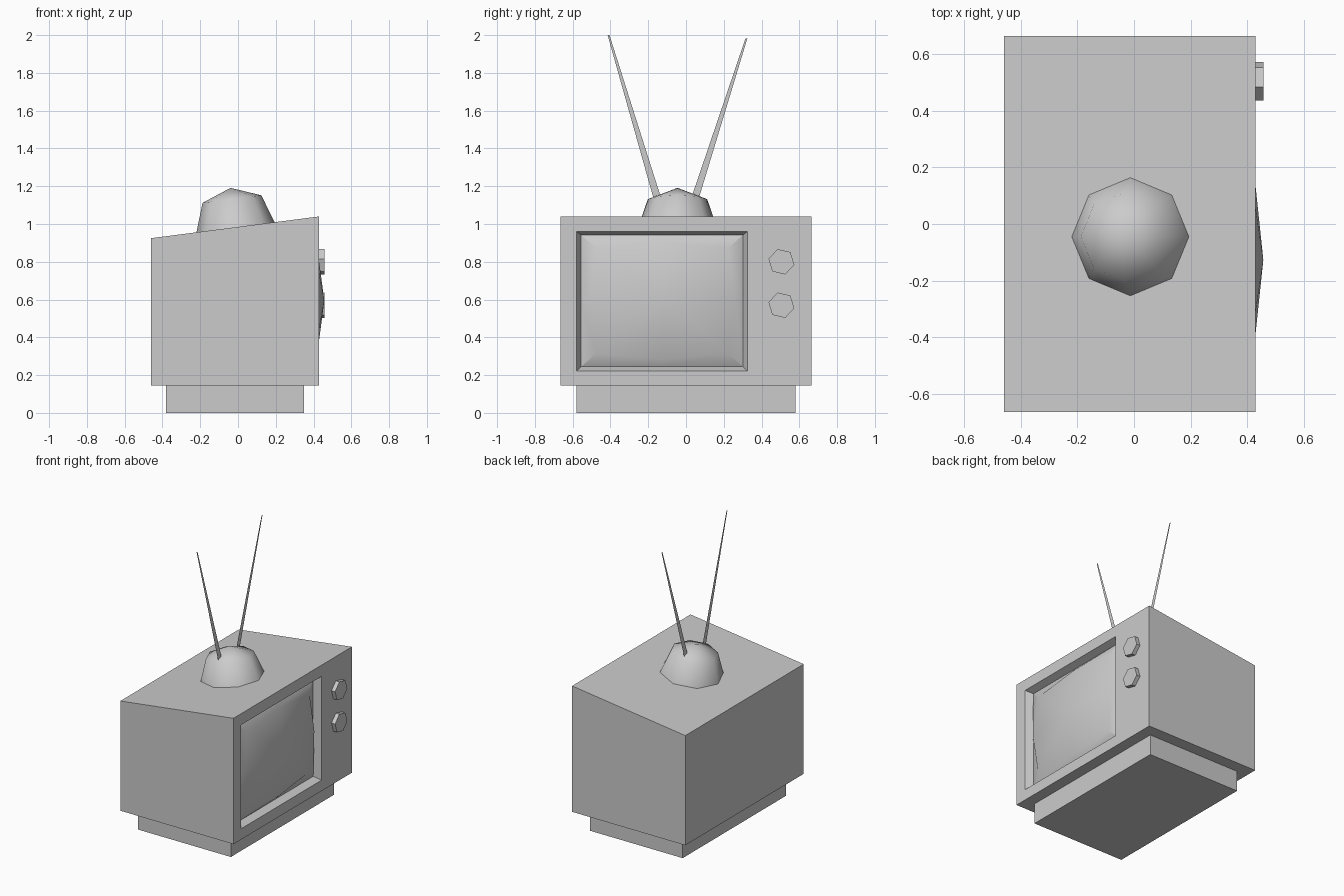
import bpy, bmesh
from math import sin, cos, radians, atan2
from mathutils import Matrix

if "Cube" in bpy.data.objects:
    bpy.data.objects.remove(bpy.data.objects["Cube"])


def make(name, bm, smooth=None):
    bmesh.ops.recalc_face_normals(bm, faces=bm.faces[:])
    me = bpy.data.meshes.new(name)
    bm.to_mesh(me)
    bm.free()
    ob = bpy.data.objects.new(name, me)
    bpy.context.collection.objects.link(ob)
    if smooth:
        bpy.ops.object.select_all(action='DESELECT')
        ob.select_set(True)
        bpy.context.view_layer.objects.active = ob
        bpy.ops.object.shade_smooth_by_angle(angle=radians(smooth))
    return ob


def loft(rings, cap_start=False, cap_end=False, tip=None):
    """Bridge successive closed rings of points; optionally cap or close to a tip."""
    bm = bmesh.new()
    vs = [[bm.verts.new(p) for p in r] for r in rings]
    n = len(rings[0])
    for a, b in zip(vs, vs[1:]):
        for i in range(n):
            j = (i + 1) % n
            bm.faces.new((a[i], a[j], b[j], b[i]))
    if cap_start:
        bm.faces.new(vs[0][::-1])
    if cap_end:
        bm.faces.new(vs[-1])
    if tip:
        t = bm.verts.new(tip)
        for i in range(n):
            bm.faces.new((vs[-1][i], vs[-1][(i + 1) % n], t))
    return bm


def rect(x, y0, y1, z0, z1):
    return [(x, y0, z0), (x, y1, z0), (x, y1, z1), (x, y0, z1)]


def polygon(n, r, z, start=0):
    return [(r * cos(radians(start + 360 * i / n)),
             r * sin(radians(start + 360 * i / n)), z) for i in range(n)]


# Plinth
bm = bmesh.new()
bmesh.ops.create_cube(bm, size=1, matrix=Matrix.Translation((-0.015, 0, 0.0725))
                      @ Matrix.Diagonal((0.73, 1.16, 0.145, 1)))
make("plinth", bm)

# Cabinet with sloping top and recessed screen opening on +x
make("cabinet", loft([
    rect(-0.46, -0.665, 0.665, 0.145, 0.925),
    rect(0.43, -0.665, 0.665, 0.145, 1.04),
    rect(0.43, -0.58, 0.325, 0.222, 0.96),
    rect(0.38, -0.555, 0.302, 0.245, 0.942)], cap_start=True))

# Bulging picture tube: rim, inner ring and centre point
cy, cz = -0.127, 0.593


def screen_ring(x_mid, x_corner, hy, hz, my, mz):
    signs = [(-1, -1), (0, -1), (1, -1), (1, 0), (1, 1), (0, 1), (-1, 1), (-1, 0)]
    return [(x_corner if a and b else x_mid,
             cy + a * (hy if b else my), cz + b * (hz if a else mz)) for a, b in signs]


make("screen", loft([
    screen_ring(0.38, 0.38, 0.429, 0.349, 0.429, 0.349),
    screen_ring(0.416, 0.405, 0.35, 0.28, 0.39, 0.31)], tip=(0.457, cy, cz)), smooth=25)

# Two hexagonal knobs
for i, z in enumerate((0.80, 0.57)):
    bm = loft([[(x, 0.505 + p[0], z + p[1]) for p in polygon(6, 0.07, 0, -13)]
               for x in (0.425, 0.458)], cap_start=True, cap_end=True)
    make("knob_%d" % (i + 1), bm)

# Antenna dome, tilted to sit on the sloping top
bm = loft([polygon(8, 0.212, -0.01), polygon(8, 0.157, 0.15)],
          cap_start=True, tip=(0, 0, 0.21))
slope = atan2(0.115, 0.89)
bm.transform(Matrix.Translation((-0.013, -0.045, 0.983)) @ Matrix.Rotation(-slope, 4, 'Y'))
make("antenna_dome", bm, smooth=60)

# Flat tapering antenna rods
for name, y0, y1, top in (("left_antenna", -0.141, -0.41, 2.0),
                          ("right_antenna", 0.036, 0.32, 1.983)):
    bm = bmesh.new()
    bm.faces.new([bm.verts.new((-0.035, y, z)) for y, z in
                  ((y0 - 0.021, 1.1), (y0 + 0.021, 1.1), (y1 + 0.005, top), (y1 - 0.005, top))])
    make(name, bm)
